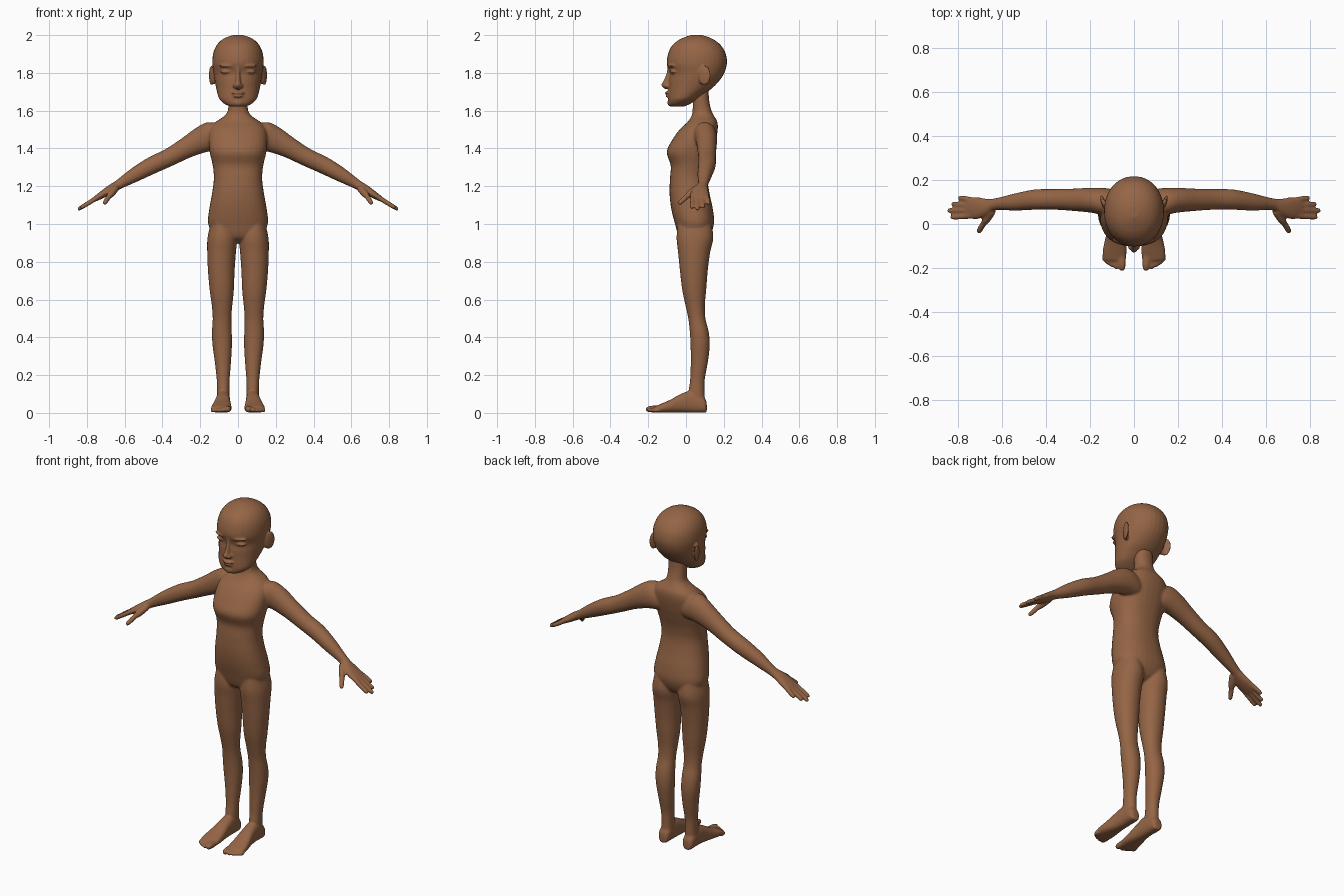
import bpy, bmesh, math
from mathutils import Vector, Matrix

skin = bpy.data.materials.new("brown skin")
skin.diffuse_color = (0.30, 0.13, 0.06, 1)
X, Y, Z = Vector((1, 0, 0)), Vector((0, 1, 0)), Vector((0, 0, 1))


def smooth_rows(rows, n=5):
    """Catmull-Rom interpolation between the given sections."""
    out = []
    for i in range(len(rows) - 1):
        p = [rows[max(i - 1, 0)], rows[i], rows[i + 1], rows[min(i + 2, len(rows) - 1)]]
        for k in range(n):
            t = k / n
            out.append([0.5 * (2 * b + (c - a) * t + (2 * a - 5 * b + 4 * c - d) * t * t
                               + (3 * b - a - 3 * c + d) * t ** 3) for a, b, c, d in zip(*p)])
    return out + [list(rows[-1])]


def loft(bm, rows, u, v, power=2.0, side=1):
    """Rows are x, y, z, radius along u, radius along v; side -1 mirrors."""
    rings, n = [], 32
    for x, y, z, a, b in smooth_rows(rows):
        ring = []
        for k in range(n):
            t = 2 * math.pi * k / n
            c, s = math.cos(t), math.sin(t)
            p = (Vector((x, y, z)) + u * a * math.copysign(abs(c) ** (2 / power), c)
                 + v * b * math.copysign(abs(s) ** (2 / power), s))
            p.x *= side
            ring.append(bm.verts.new(p))
        rings.append(ring)
    faces = [bm.faces.new(rings[0]), bm.faces.new(rings[-1][::-1])]
    for r, q in zip(rings, rings[1:]):
        for k in range(n):
            faces.append(bm.faces.new((r[k], q[k], q[(k + 1) % n], r[(k + 1) % n])))
    bmesh.ops.recalc_face_normals(bm, faces=faces)


def blob(bm, pos, size, side=1, turn=0.0):
    """Ellipsoid, turned about z."""
    m = (Matrix.Translation((pos[0] * side, pos[1], pos[2])) @ Matrix.Rotation(turn * side, 4, 'Z')
         @ Matrix.Diagonal((*size, 1)))
    bmesh.ops.create_uvsphere(bm, u_segments=20, v_segments=14, radius=1, matrix=m)


def finger(bm, a, b, r, side):
    """Round-ended rod from a to b."""
    a, b = Vector(a), Vector(b)
    d = (b - a).normalized()
    u = d.cross(Z).normalized()
    rows = [(*a, r, r), (*a.lerp(b, .5), r * 1.02, r * 1.02), (*(b - d * r), r * .9, r * .9),
            (*(b - d * r * .3), r * .65, r * .65), (*b, r * .15, r * .15)]
    loft(bm, rows, u, d.cross(u), side=side)


def upright(rows):
    """z, x in, x out, y front, y back -> loft rows."""
    return [((i + o) / 2, (f + b) / 2, z, (o - i) / 2, (b - f) / 2) for z, i, o, f, b in rows]


def finish(bm, name, voxel, steps):
    me = bpy.data.meshes.new(name)
    bm.to_mesh(me)
    bm.free()
    me.materials.append(skin)
    ob = bpy.data.objects.new(name, me)
    bpy.context.collection.objects.link(ob)
    r = ob.modifiers.new("fuse", 'REMESH')
    r.mode, r.voxel_size, r.use_smooth_shade = 'VOXEL', voxel, True
    s = ob.modifiers.new("soften", 'SMOOTH')
    s.factor, s.iterations = 0.5, steps


# torso and neck: z, half width, front, back
body = bmesh.new()
torso = [(.90, .05, .01, .07), (.93, .12, -.035, .12), (1.0, .158, -.058, .148), (1.08, .152, -.078, .142),
         (1.16, .138, -.087, .125), (1.24, .128, -.085, .114), (1.31, .134, -.081, .122),
         (1.38, .150, -.102, .142), (1.44, .155, -.076, .158), (1.50, .148, -.034, .168),
         (1.54, .118, .008, .166), (1.57, .075, .028, .15), (1.60, .054, .035, .135),
         (1.66, .051, .035, .122), (1.74, .05, .03, .12)]
loft(body, upright([(z, -w, w, f, b) for z, w, f, b in torso]), X, Y, 2.3)

leg = [(1.02, .03, .14, -.04, .13), (.93, .006, .161, -.05, .145), (.85, .011, .163, -.042, .128),
       (.75, .018, .159, -.032, .115), (.65, .022, .15, -.02, .107), (.57, .03, .139, -.003, .10),
       (.50, .035, .134, .012, .103), (.43, .033, .138, .02, .12), (.36, .032, .135, .024, .126),
       (.27, .037, .123, .025, .116), (.18, .044, .113, .022, .1), (.12, .045, .111, .015, .098),
       (.06, .045, .111, .015, .1), (.02, .047, .11, .02, .1)]
# foot: y, inner x, outer x, top z
foot = [(.11, .062, .096, .05), (.095, .047, .112, .08), (.03, .042, .115, .115), (-.03, .04, .122, .098),
        (-.08, .036, .134, .07), (-.13, .034, .143, .048), (-.165, .038, .138, .034)]
toes = [(.055, -.214, .018), (.08, -.207, .013), (.1, -.198, .012), (.118, -.187, .012), (.134, -.174, .011)]
# arm and palm: x, y, z, depth, thickness
arm = [(.06, .095, 1.47, .05, .07), (.12, .10, 1.465, .062, .085), (.19, .108, 1.445, .057, .071),
       (.27, .11, 1.405, .051, .056), (.36, .112, 1.355, .047, .048), (.45, .111, 1.313, .046, .046),
       (.54, .1, 1.264, .039, .039), (.63, .09, 1.21, .027, .026), (.67, .077, 1.186, .038, .024),
       (.715, .072, 1.158, .05, .02), (.76, .073, 1.13, .046, .013)]
tips = [(.80, .120, .110), (.832, .091, .086), (.85, .061, .062), (.835, .030, .037)]
for s in (1, -1):
    loft(body, upright(leg), X, Y, 2.1, s)
    loft(body, [((i + o) / 2, y, t / 2 + .001, (o - i) / 2, t / 2) for y, i, o, t in foot], X, Z, 2.5, s)
    for x, y, r in toes:
        finger(body, (x, -.14, r + .004), (x, y, r + .001), r, s)
    loft(body, arm, Y, Vector((.5, 0, .866)), 2.1, s)
    for x, y, y0 in tips:
        finger(body, (.735, y0, 1.146), (x, y, 1.146 - (x - .735) * .62), .0125, s)
    # thumb
    finger(body, (.645, .062, 1.192), (.685, .0, 1.143), .019, s)
    finger(body, (.675, .018, 1.158), (.71, -.04, 1.105), .0135, s)
finish(body, "body", .006, 6)

# head: z, half width, front, back
head = bmesh.new()
skull = [(1.622, .04, -.084, -.01), (1.635, .07, -.092, .02), (1.66, .098, -.094, .06), (1.69, .109, -.093, .10),
         (1.72, .116, -.092, .14), (1.76, .124, -.091, .178), (1.80, .130, -.087, .203), (1.85, .136, -.102, .217),
         (1.90, .132, -.095, .211), (1.94, .117, -.077, .19), (1.97, .092, -.045, .157),
         (1.99, .058, -.005, .118), (2.001, .02, .03, .08)]
loft(head, upright([(z, -w, w, f, b) for z, w, f, b in skull]), X, Y, 2.1)
# nose: bridge, tip
loft(head, upright([(1.715, -.016, .016, -.112, -.07), (1.735, -.019, .019, -.131, -.07),
                    (1.76, -.013, .013, -.119, -.07), (1.80, -.011, .011, -.102, -.07),
                    (1.83, -.013, .013, -.10, -.07)]), X, Y)
# lips and chin
blob(head, (0, -.094, 1.694), (.034, .018, .009))
blob(head, (0, -.092, 1.678), (.028, .017, .009))
blob(head, (0, -.083, 1.643), (.03, .016, .02))
for s in (1, -1):
    blob(head, (.016, -.103, 1.731), (.012, .014, .011), s)            # nostril
    blob(head, (.068, -.07, 1.806), (.028, .013, .009), s, .35)        # eyelid
    blob(head, (.06, -.078, 1.838), (.042, .016, .009), s, .3)         # brow
    blob(head, (.140, .098, 1.787), (.010, .034, .052), s, -.3)        # ear
    blob(head, (.128, .085, 1.775), (.016, .018, .036), s)             # ear root
finish(head, "head", .005, 4)
